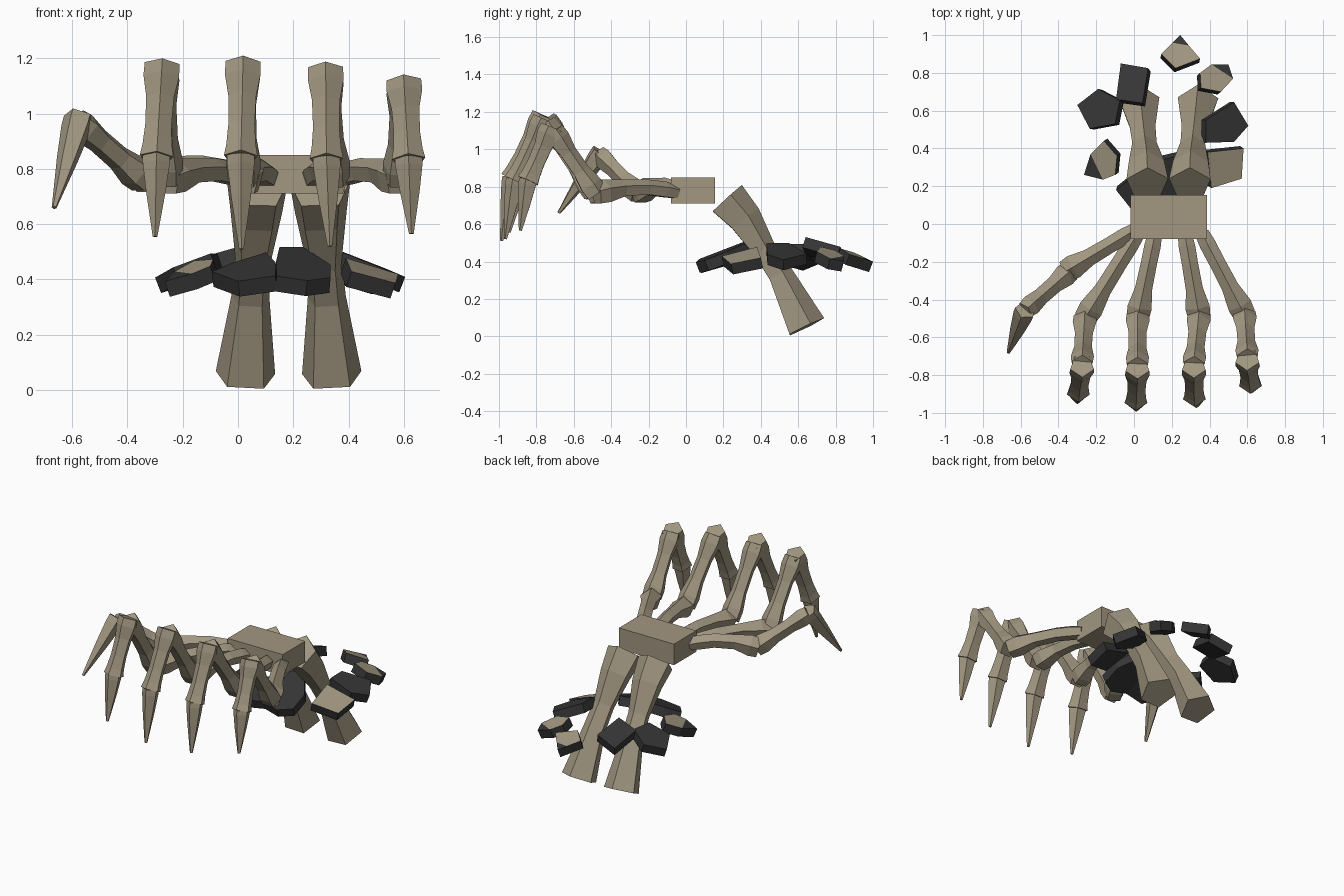
import bpy, bmesh, math
from mathutils import Vector as V

if "Cube" in bpy.data.objects:
    bpy.data.objects.remove(bpy.data.objects["Cube"])


def material(name, col):
    m = bpy.data.materials.new(name)
    m.diffuse_color = (*col, 1)
    m.use_nodes = True
    m.node_tree.nodes["Principled BSDF"].inputs["Base Color"].default_value = m.diffuse_color
    return m


BONE = material("bone tan", (0.36, 0.31, 0.22))
DARK = material("charcoal stone", (0.036, 0.036, 0.036))


def finish(bm, name, *mats):
    bmesh.ops.recalc_face_normals(bm, faces=bm.faces)
    me = bpy.data.meshes.new(name)
    bm.to_mesh(me)
    bm.free()
    for m in mats:
        me.materials.append(m)
    ob = bpy.data.objects.new(name, me)
    bpy.context.collection.objects.link(ob)
    return ob


def tube(name, pts, radii, ref, sides=5):
    """Sweep a polygon along a path, one corner turned toward ref."""
    pts = [V(p) for p in pts]
    bm = bmesh.new()
    rings = []
    for i, p in enumerate(pts):
        t = (pts[min(i + 1, len(pts) - 1)] - pts[max(i - 1, 0)]).normalized()
        u = V(ref)
        u = (u - t * u.dot(t)).normalized()
        w = t.cross(u)
        ring = []
        for k in range(sides):
            a = 2 * math.pi * k / sides
            ring.append(bm.verts.new(p + radii[i] * (u * math.cos(a) + w * math.sin(a))))
        rings.append(ring)
    for a, b in zip(rings, rings[1:]):
        for k in range(sides):
            j = (k + 1) % sides
            bm.faces.new((a[k], a[j], b[j], b[k]))
    bm.faces.new(rings[0])
    bm.faces.new(rings[-1])
    return finish(bm, name, BONE)


def bone(name, a, b, ref, radii, arch=0.0):
    """Knobbed bone between two joints, optionally arched upward."""
    a, b = V(a), V(b)
    ts = (0, 0.14, 0.36, 0.66, 0.88, 1)
    pts = [a.lerp(b, t) + V((0, 0, arch * math.sin(math.pi * t))) for t in ts]
    return tube(name, pts, radii, ref)


def claw(name, a, b, ref, r=0.052):
    a, b = V(a), V(b)
    tube(name, [a, a.lerp(b, 0.1), a.lerp(b, 0.45), b], [r, r, r * 0.72, 0.009], ref)


# Wrist block
bm = bmesh.new()
bmesh.ops.create_cube(bm, size=1)
for v in bm.verts:
    v.co = V((0.183, 0.037, 0.78)) + V((v.co.x * 0.405, v.co.y * 0.235, v.co.z * 0.14))
finish(bm, "wrist_block", BONE)

# Forearm bones, mirrored about the wrist centre
arm = [(0.07, 0.213, 0.731), (0.066, 0.31, 0.625), (0.055, 0.415, 0.46),
       (0.045, 0.50, 0.33), (0.027, 0.637, 0.048)]
for side, name in ((1, "forearm_bone_left"), (-1, "forearm_bone_right")):
    path = [(0.183 + side * (x - 0.183), y, z) for x, y, z in arm]
    tube(name, path, [0.116, 0.098, 0.068, 0.072, 0.113], (0, 1, 0.5))

# Fingers: base, knuckle, peak, last joint, tip
fingers = {
    "first": ((0.02, -0.05, 0.77), (-0.26, -0.50, 0.76), (-0.275, -0.745, 1.155),
              (-0.295, -0.885, 0.84), (-0.30, -0.945, 0.555)),
    "second": ((0.11, -0.06, 0.77), (0.02, -0.49, 0.76), (0.018, -0.755, 1.16),
               (0.01, -0.93, 0.84), (0.012, -0.985, 0.51)),
    "third": ((0.27, -0.06, 0.77), (0.345, -0.49, 0.76), (0.317, -0.75, 1.14),
              (0.32, -0.91, 0.83), (0.332, -0.965, 0.52)),
    "fourth": ((0.36, -0.05, 0.77), (0.585, -0.48, 0.76), (0.60, -0.71, 1.095),
               (0.617, -0.84, 0.83), (0.627, -0.885, 0.565)),
}
META = (0.04, 0.046, 0.045, 0.048, 0.068, 0.062)
PHAL = (0.062, 0.066, 0.05, 0.049, 0.064, 0.06)
MID = (0.066, 0.068, 0.053, 0.05, 0.056, 0.064)
for n, (base, knuckle, peak, joint, tip) in fingers.items():
    bone(n + "_finger_palm_bone", base, knuckle, (0, 0, 1), META, 0.03)
    bone(n + "_finger_rising_bone", knuckle, peak, (0, 0.5, 1), PHAL)
    bone(n + "_finger_middle_bone", V(peak) + V((0, -0.005, 0.02)), joint, (0, -1, 0), MID)
    claw(n + "_finger_claw", V(joint) + V((0, 0, 0.01)), tip, (0, -1, 0))

# Thumb
bone("thumb_palm_bone", (0.0, -0.035, 0.775), (-0.36, -0.25, 0.765), (0, 0, 1),
     (0.04, 0.046, 0.045, 0.048, 0.068, 0.062), 0.035)
bone("thumb_rising_bone", (-0.34, -0.25, 0.76), (-0.58, -0.46, 0.97), (0, 0, 1),
     (0.058, 0.064, 0.048, 0.047, 0.058, 0.05))
claw("thumb_claw", (-0.575, -0.455, 0.985), (-0.665, -0.68, 0.66), (-0.5, -1, 0), 0.056)

# Ring of tilted stones: outline seen from above, and for tan-topped stones
# the corner that stays dark
stones = [
    ([(-0.30, 0.63), (-0.19, 0.715), (-0.075, 0.655), (-0.10, 0.53), (-0.235, 0.505)], None),
    ([(-0.07, 0.85), (0.075, 0.825), (0.045, 0.64), (-0.095, 0.66)], None),
    ([(0.145, 0.90), (0.205, 0.96), (0.245, 1.0), (0.29, 0.945), (0.35, 0.875), (0.22, 0.825)], 2),
    ([(0.35, 0.80), (0.41, 0.845), (0.50, 0.845), (0.525, 0.77), (0.46, 0.70), (0.355, 0.72)], 2),
    ([(0.38, 0.55), (0.53, 0.645), (0.605, 0.52), (0.53, 0.435), (0.38, 0.43)], None),
    ([(0.39, 0.38), (0.58, 0.40), (0.57, 0.24), (0.41, 0.19)], -1),
    ([(-0.23, 0.37), (-0.16, 0.44), (-0.09, 0.36), (-0.10, 0.26), (-0.165, 0.235),
      (-0.265, 0.26)], 5),
    ([(-0.095, 0.18), (-0.02, 0.24), (0.10, 0.30), (0.135, 0.20), (0.135, 0.07), (0.0, 0.06)], None),
    ([(0.137, 0.2), (0.15, 0.34), (0.235, 0.36), (0.335, 0.22), (0.335, 0.1), (0.25, 0.052),
      (0.14, 0.07)], None),
]
centre = V((0.15, 0.53))
for i, (outline, dark) in enumerate(stones):
    n = len(outline)
    mid = sum((V(p) for p in outline), V((0, 0))) / n
    out = (mid - centre).normalized()
    slope = 0.4
    down = V((out.x * slope, out.y * slope, 1)).normalized() * -0.06
    bm = bmesh.new()
    top = [bm.verts.new((x, y, 0.495 - slope * ((V((x, y)) - centre).dot(out) - 0.24)))
           for x, y in outline]
    low = [bm.verts.new(v.co + down) for v in top]
    bm.faces.new(low)
    for k in range(n):
        j = (k + 1) % n
        bm.faces.new((top[k], top[j], low[j], low[k]))
    if dark is None:
        bm.faces.new(top)
    elif dark < 0:
        bm.faces.new(top).material_index = 1
    else:
        bm.faces.new((top[dark - 1], top[dark], top[(dark + 1) % n]))
        bm.faces.new([v for k, v in enumerate(top) if k != dark]).material_index = 1
    finish(bm, "ring_stone_%d" % (i + 1), DARK, BONE)
